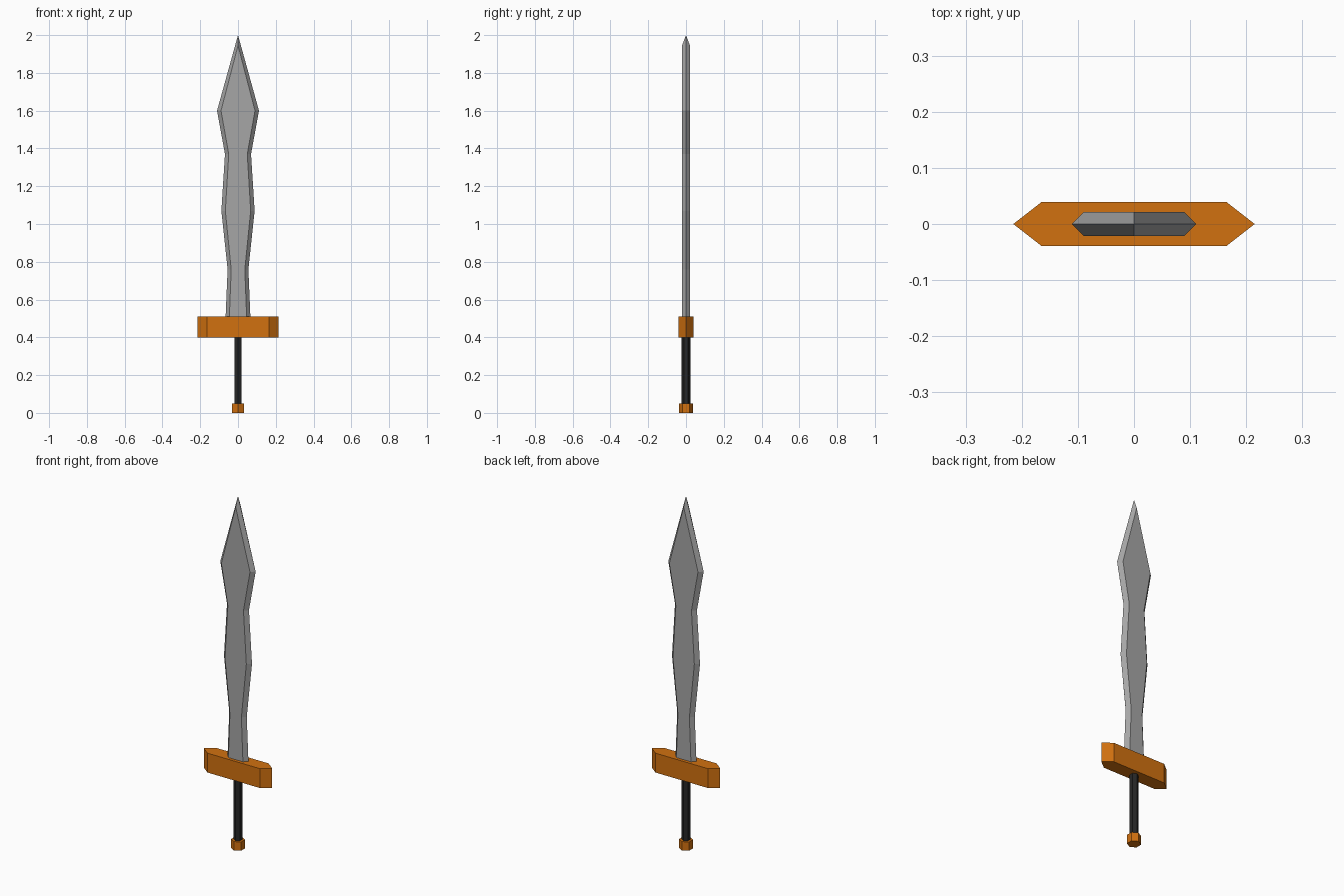
import bpy, bmesh, math

if "Cube" in bpy.data.objects:
    bpy.data.objects.remove(bpy.data.objects["Cube"])


def material(name, rgb):
    m = bpy.data.materials.new(name)
    m.diffuse_color = (*rgb, 1)
    m.use_nodes = True
    m.node_tree.nodes["Principled BSDF"].inputs["Base Color"].default_value = m.diffuse_color
    return m


steel = material("steel grey", (0.38, 0.38, 0.38))
bronze = material("bronze orange", (0.64, 0.165, 0.005))
leather = material("black leather", (0.02, 0.02, 0.02))


def loft(name, rings, mat, tip=None):
    """Bridge equal rings of points; close the top with a cap or a tip function."""
    bm = bmesh.new()
    loops = [[bm.verts.new(p) for p in r] for r in rings]
    n = len(loops[0])
    for a, b in zip(loops, loops[1:]):
        for i in range(n):
            j = (i + 1) % n
            bm.faces.new((a[i], a[j], b[j], b[i]))
    bm.faces.new(loops[0][::-1])
    if tip:
        tip(bm, loops[-1])
    else:
        bm.faces.new(loops[-1])
    bmesh.ops.recalc_face_normals(bm, faces=bm.faces)
    me = bpy.data.meshes.new(name)
    bm.to_mesh(me)
    bm.free()
    me.materials.append(mat)
    ob = bpy.data.objects.new(name, me)
    bpy.context.collection.objects.link(ob)
    return ob


def bevelled(w, flat, t, z):
    """Flat hexagon with pointed ends on x."""
    return [(w, 0, z), (flat, t, z), (-flat, t, z),
            (-w, 0, z), (-flat, -t, z), (flat, -t, z)]


def hexagon(r, z):
    """Regular hexagon with corners on y."""
    return [(r * math.sin(k * math.pi / 3), r * math.cos(k * math.pi / 3), z)
            for k in range(6)]


# Leaf-shaped blade: height, half width, half width of the flat
T = 0.021
levels = [(0.50, 0.066, 0.046), (0.76, 0.055, 0.036), (1.07, 0.088, 0.067),
          (1.37, 0.069, 0.049), (1.60, 0.111, 0.09)]


def blade_tip(bm, r):
    # Flats end in a point just below the tip, where the bevels meet
    top = bm.verts.new((0, 0, 2))
    back = bm.verts.new((0, T, 1.945))
    front = bm.verts.new((0, -T, 1.945))
    bm.faces.new((r[1], r[2], back))
    bm.faces.new((r[4], r[5], front))
    for edge, flat, ridge in ((r[0], r[1], back), (r[3], r[2], back),
                              (r[3], r[4], front), (r[0], r[5], front)):
        bm.faces.new((edge, flat, ridge, top))


loft("blade", [bevelled(w, f, T, z) for z, w, f in levels], steel, blade_tip)

# Cross guard with pointed ends
loft("guard", [bevelled(0.215, 0.165, 0.039, z) for z in (0.40, 0.51)], bronze)

# Grip and pommel
loft("grip", [hexagon(0.0225, z) for z in (0.045, 0.405)], leather)
loft("pommel", [hexagon(0.036, z) for z in (0, 0.05)], bronze)
